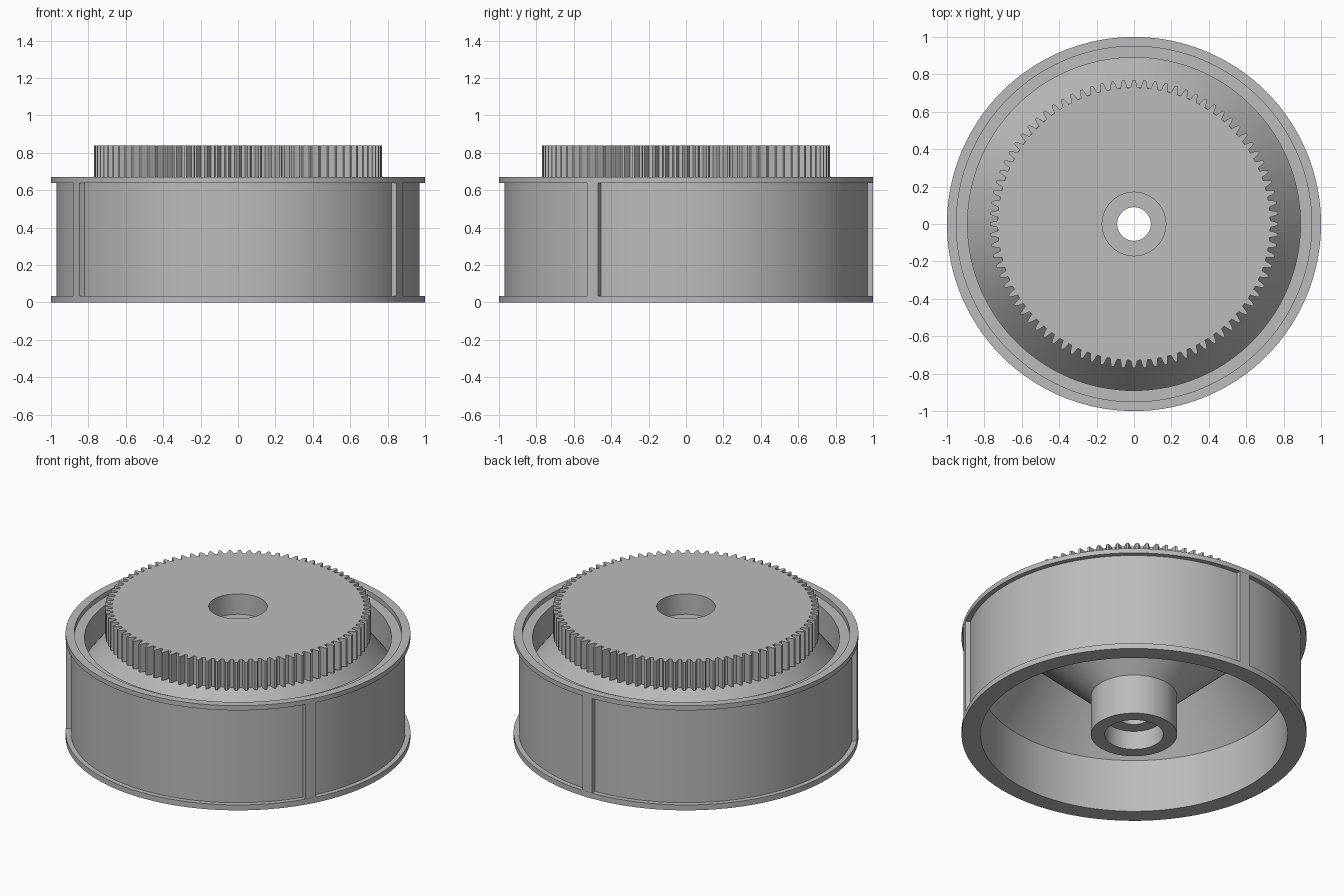
import bpy, bmesh
from math import sin, cos, pi, radians
from mathutils import Matrix

cube = bpy.data.objects.get("Cube")
if cube:
    bpy.data.objects.remove(cube, do_unlink=True)

SEGMENTS = 128
TEETH = 84
GEAR_BOTTOM, GEAR_TOP = 0.66, 0.84
BORE = 0.17

grey = bpy.data.materials.new("plain grey")
grey.use_nodes = True
grey.diffuse_color = (0.5, 0.5, 0.5, 1)
grey.node_tree.nodes["Principled BSDF"].inputs["Base Color"].default_value = (0.5, 0.5, 0.5, 1)


def finish(name, bm, smooth=True):
    mesh = bpy.data.meshes.new(name)
    bm.to_mesh(mesh)
    bm.free()
    mesh.materials.append(grey)
    obj = bpy.data.objects.new(name, mesh)
    bpy.context.collection.objects.link(obj)
    if smooth:
        bpy.ops.object.select_all(action='DESELECT')
        obj.select_set(True)
        bpy.context.view_layer.objects.active = obj
        bpy.ops.object.shade_smooth_by_angle(angle=radians(25))
    return obj


def ring(bm, polar, z):
    """Closed loop of vertices from (radius, angle) pairs."""
    return [bm.verts.new((r * cos(a), r * sin(a), z)) for r, a in polar]


def circle(radius):
    return [(radius, 2 * pi * i / SEGMENTS) for i in range(SEGMENTS)]


def bridge(bm, low, high):
    n = len(low)
    for i in range(n):
        j = (i + 1) % n
        bm.faces.new((low[i], low[j], high[j], high[i]))


def loop_edges(bm, loop):
    edges = []
    for a, b in zip(loop, loop[1:] + loop[:1]):
        edges.append(bm.edges.get((a, b)) or bm.edges.new((a, b)))
    return edges


def cap(bm, outer, inner, direction):
    """Flat face between an outer and an inner loop."""
    edges = loop_edges(bm, outer) + loop_edges(bm, inner)
    result = bmesh.ops.triangle_fill(bm, edges=edges, use_beauty=True)
    for face in result["geom"]:
        if isinstance(face, bmesh.types.BMFace):
            face.normal_update()
            if face.normal.z * direction < 0:
                face.normal_flip()


# Wheel body: stepped bore, hub, conical web, drum and flanges
profile = [
    (BORE, GEAR_TOP), (BORE, 0.71), (0.09, 0.71), (0.09, 0.12), (BORE, 0.12), (BORE, 0),
    (0.25, 0), (0.25, 0.255), (0.66, 0.635), (0.89, 0.34), (0.89, 0),
    (1, 0), (1, 0.035), (0.97, 0.035), (0.97, 0.64), (1, 0.64), (1, 0.67),
    (0.95, 0.67), (0.95, 0.64), (0.89, 0.64), (0.89, 0.455), (0.73, GEAR_BOTTOM),
    (0.715, GEAR_BOTTOM),
]
bm = bmesh.new()
rings = [ring(bm, circle(r), z) for r, z in profile]
for low, high in zip(rings, rings[1:]):
    bridge(bm, low, high)
finish("wheel_body", bm)

# Toothed gear: one tooth outline repeated around the rim
tooth = [(0.729, -0.33), (0.752, -0.23), (0.771, -0.11),
         (0.771, 0.11), (0.752, 0.23), (0.729, 0.33)]
pitch = 2 * pi / TEETH
outline = [(r, pi / 2 + (i + t) * pitch) for i in range(TEETH) for r, t in tooth]
bm = bmesh.new()
bottom = ring(bm, outline, GEAR_BOTTOM)
top = ring(bm, outline, GEAR_TOP)
bridge(bm, bottom, top)
cap(bm, top, ring(bm, circle(BORE), GEAR_TOP), 1)
cap(bm, bottom, ring(bm, circle(0.715), GEAR_BOTTOM), -1)
finish("gear", bm)

# Three upright ribs between the flanges
for number, angle in enumerate((90, 210, 330), 1):
    bm = bmesh.new()
    bmesh.ops.create_cube(bm, size=1)
    bmesh.ops.transform(bm, verts=bm.verts, matrix=(
        Matrix.Rotation(radians(angle), 4, 'Z')
        @ Matrix.Translation((0.978, 0, 0.3375))
        @ Matrix.Diagonal((0.042, 0.07, 0.605, 1))))
    finish(f"drum_rib_{number}", bm, smooth=False)
